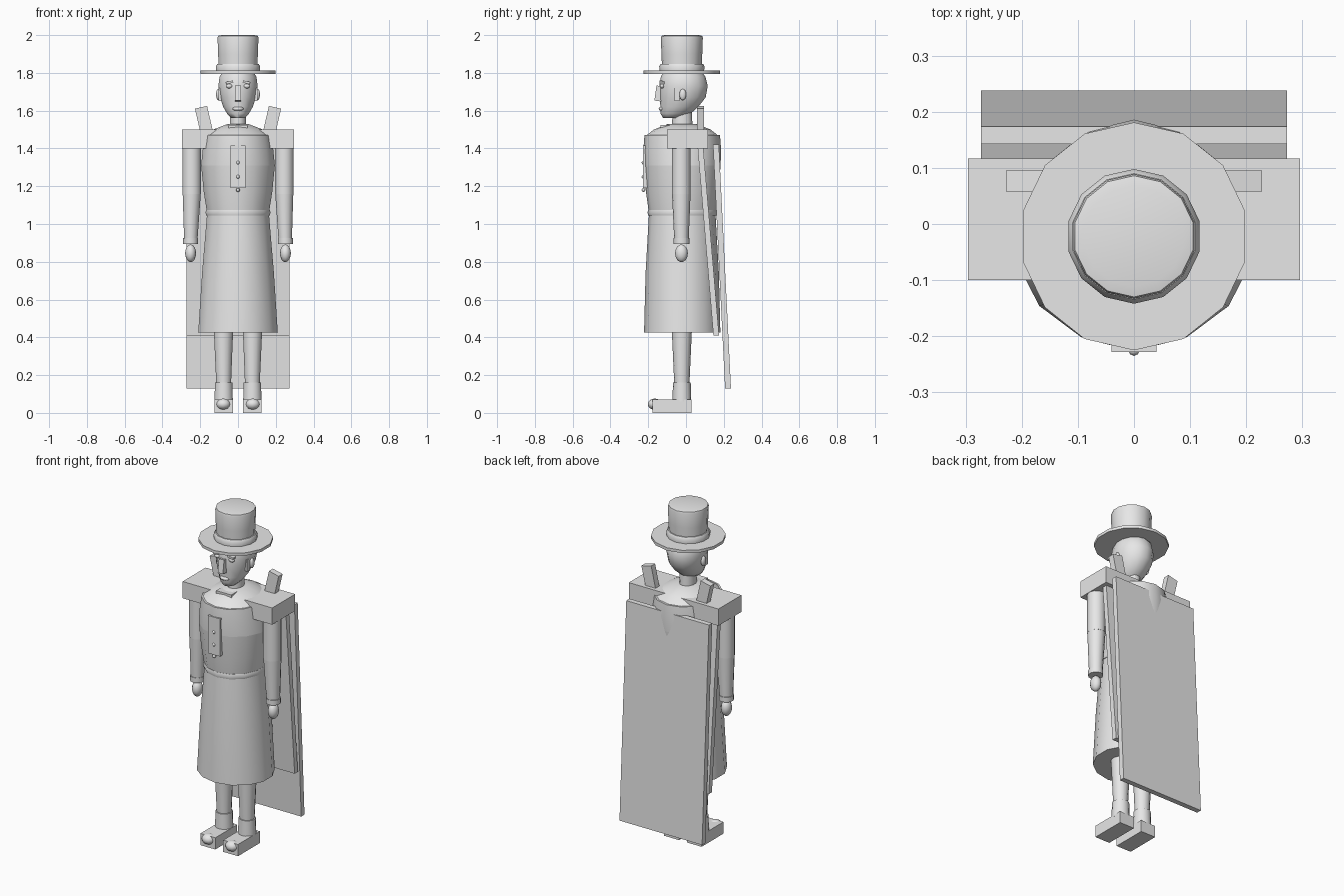
import bpy, bmesh, math
from mathutils import Matrix, Vector

grey = bpy.data.materials.new("light grey")
grey.diffuse_color = (0.8, 0.8, 0.8, 1)
CY = -0.02  # centre line of the body in depth


def finish(bm, name, smooth=True, angle=40):
    bmesh.ops.recalc_face_normals(bm, faces=bm.faces)
    me = bpy.data.meshes.new(name)
    bm.to_mesh(me)
    bm.free()
    ob = bpy.data.objects.new(name, me)
    bpy.context.collection.objects.link(ob)
    me.materials.append(grey)
    if smooth:
        bpy.context.view_layer.objects.active = ob
        ob.select_set(True)
        bpy.ops.object.shade_smooth_by_angle(angle=math.radians(angle))
        ob.select_set(False)
    return ob


def loft(name, rings, n=14, angle=40):
    """Stack of ellipses (cx, cy, z, rx, ry), capped at both ends."""
    bm = bmesh.new()
    loops = []
    for cx, cy, z, rx, ry in rings:
        loops.append([bm.verts.new((cx + rx * math.sin(2 * math.pi * i / n),
                                    cy + ry * math.cos(2 * math.pi * i / n), z)) for i in range(n)])
    for a, b in zip(loops, loops[1:]):
        for i in range(n):
            j = (i + 1) % n
            bm.faces.new((a[i], a[j], b[j], b[i]))
    bm.faces.new(loops[0])
    bm.faces.new(loops[-1])
    return finish(bm, name, angle=angle)


def box(name, lo, hi, rot=None):
    bm = bmesh.new()
    lo, hi = Vector(lo), Vector(hi)
    m = Matrix.Translation((lo + hi) / 2)
    if rot:
        m = m @ Matrix.Rotation(math.radians(rot[0]), 4, rot[1])
    bmesh.ops.create_cube(bm, size=1, matrix=m @ Matrix.Diagonal((*(hi - lo), 1)))
    return finish(bm, name, False)


def ball(name, c, r, u=12, v=8):
    bm = bmesh.new()
    bmesh.ops.create_uvsphere(bm, u_segments=u, v_segments=v, radius=1,
                              matrix=Matrix.Translation(c) @ Matrix.Diagonal((*r, 1)))
    return finish(bm, name, angle=60)


def board(name, top, bottom, half_w, thick):
    """Sloping panel between two (y, z) front-edge points."""
    bm = bmesh.new()
    prof = [top, (top[0] + thick, top[1]), (bottom[0] + thick, bottom[1]), bottom]
    f = bm.faces.new([bm.verts.new((-half_w, y, z)) for y, z in prof])
    g = bmesh.ops.extrude_face_region(bm, geom=[f])["geom"]
    bmesh.ops.translate(bm, vec=(2 * half_w, 0, 0), verts=[e for e in g if isinstance(e, bmesh.types.BMVert)])
    return finish(bm, name, False)


# hat
HY = -0.022
loft("hat_brim", [(0, HY, 1.795, 0.203, 0.203), (0, HY, 1.812, 0.203, 0.203)])
loft("hat_band", [(0, HY, 1.81, 0.118, 0.118), (0, HY, 1.835, 0.12, 0.12), (0, HY, 1.848, 0.112, 0.112)])
loft("hat_crown", [(0, HY, 1.81, 0.104, 0.104), (0, HY, 1.9, 0.108, 0.108), (0, HY, 1.985, 0.111, 0.111),
                   (0, HY, 1.996, 0.108, 0.108), (0, HY, 2.0, 0.09, 0.09)], angle=60)

# head and neck
loft("head", [(0, -0.075, 1.56, 0.035, 0.045), (0, -0.055, 1.585, 0.06, 0.08), (0, -0.035, 1.62, 0.08, 0.1),
              (0, -0.018, 1.67, 0.098, 0.122), (0, -0.013, 1.73, 0.107, 0.128), (0, -0.015, 1.78, 0.1, 0.118),
              (0, -0.02, 1.82, 0.075, 0.09)], angle=60)
loft("neck", [(0, CY, 1.5, 0.045, 0.055), (0, CY, 1.62, 0.042, 0.05)])
box("nose", (-0.017, -0.162, 1.65), (0.017, -0.115, 1.73), (-8, 'X'))
ball("moustache", (0, -0.125, 1.61), (0.03, 0.02, 0.012))
for s, side in ((-1, "left"), (1, "right")):
    ball("eye_" + side, (s * 0.047, -0.127, 1.73), (0.018, 0.012, 0.012))
    box("eyebrow_" + side, (s * 0.045 - 0.02, -0.14, 1.744), (s * 0.045 + 0.02, -0.115, 1.756), (s * 12, 'Y'))
    ball("ear_" + side, (s * 0.104, -0.017, 1.685), (0.012, 0.018, 0.03))
    box("sideburn_" + side, (s * 0.095 - 0.008, -0.06, 1.65), (s * 0.095 + 0.008, -0.034, 1.72))

# torso, skirt and front trim
loft("shoulder_cap", [(0, CY, 1.465, 0.178, 0.195), (0, CY, 1.5, 0.135, 0.15), (0, CY, 1.53, 0.055, 0.075)], angle=50)
loft("chest", [(0, CY, 1.31, 0.2, 0.203), (0, CY, 1.39, 0.192, 0.206), (0, CY, 1.47, 0.18, 0.2)])
loft("waist", [(0, CY, 1.07, 0.17, 0.178), (0, CY, 1.17, 0.186, 0.192), (0, CY, 1.31, 0.2, 0.203)])
loft("belt", [(0, CY, 1.045, 0.172, 0.18), (0, CY, 1.06, 0.177, 0.184), (0, CY, 1.075, 0.172, 0.18)])
loft("skirt", [(0, CY, 0.425, 0.216, 0.202), (0, CY, 0.74, 0.195, 0.194), (0, CY, 1.055, 0.168, 0.176)])
box("button_plate", (-0.04, -0.228, 1.19), (0.04, -0.2, 1.415))
for z in (1.18, 1.25, 1.325):
    ball("button", (0, -0.225, z), (0.01, 0.01, 0.01), 8, 6)
box("bow_tie", (-0.05, -0.135, 1.493), (0.05, -0.075, 1.525))

# yoke with upright pegs
box("yoke", (-0.296, -0.1, 1.4), (0.296, 0.117, 1.5))

for s, side in ((-1, "left"), (1, "right")):
    box("peg_" + side, (s * 0.178 - 0.033, 0.058, 1.46), (s * 0.178 + 0.033, 0.095, 1.62), (s * 13, 'Y'))
    # arms
    loft("upper_arm_" + side, [(s * 0.245, -0.025, 1.16, 0.05, 0.05), (s * 0.245, -0.025, 1.41, 0.05, 0.05)])
    loft("forearm_" + side, [(s * 0.25, -0.024, 0.91, 0.036, 0.038), (s * 0.245, -0.025, 1.16, 0.049, 0.049)])
    loft("cuff_" + side, [(s * 0.251, -0.024, 0.895, 0.04, 0.042), (s * 0.251, -0.024, 0.925, 0.04, 0.042)])
    ball("hand_" + side, (s * 0.251, -0.024, 0.845), (0.029, 0.034, 0.047))
    # legs and feet
    loft("leg_" + side, [(s * 0.076, -0.022, 0.15, 0.04, 0.04), (s * 0.077, -0.022, 0.5, 0.055, 0.056)])
    loft("ankle_" + side, [(s * 0.076, -0.022, 0.06, 0.05, 0.05), (s * 0.076, -0.022, 0.16, 0.047, 0.047)])
    box("shoe_" + side, (s * 0.075 - 0.049, -0.177, 0), (s * 0.075 + 0.049, 0.03, 0.07))
    ball("toe_" + side, (s * 0.078, -0.165, 0.046), (0.039, 0.037, 0.03))

# two hinged carrying boards on the back
board("rear_board", (0.143, 1.42), (0.207, 0.13), 0.273, 0.031)
board("inner_board", (0.062, 1.4), (0.145, 0.41), 0.273, 0.03)
